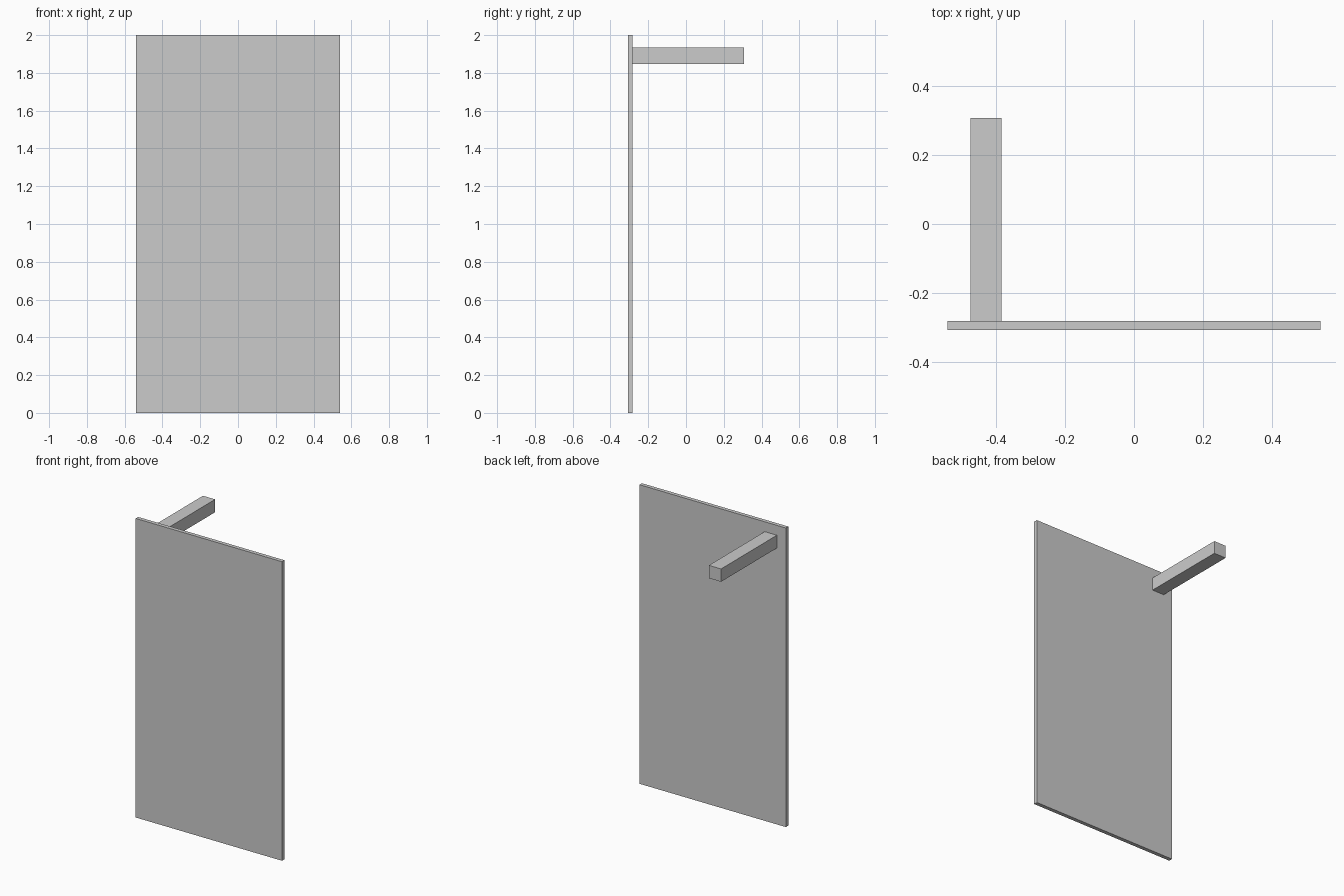
import bpy

if "Cube" in bpy.data.objects:
    bpy.data.objects.remove(bpy.data.objects["Cube"])


def box(name, lo, hi):
    """Axis-aligned box between two corners."""
    size = [b - a for a, b in zip(lo, hi)]
    centre = [(a + b) / 2 for a, b in zip(lo, hi)]
    bpy.ops.mesh.primitive_cube_add(size=1, location=centre)
    obj = bpy.context.object
    obj.name = name
    obj.scale = size
    bpy.ops.object.transform_apply(location=False, rotation=False, scale=True)
    return obj


# Thin upright sheet
box("panel", (-0.541, -0.308, 0.0), (0.541, -0.282, 2.0))

# Square bar sticking out of the back near the upper corner
box("support_bar", (-0.475, -0.282, 1.848), (-0.385, 0.308, 1.934))
